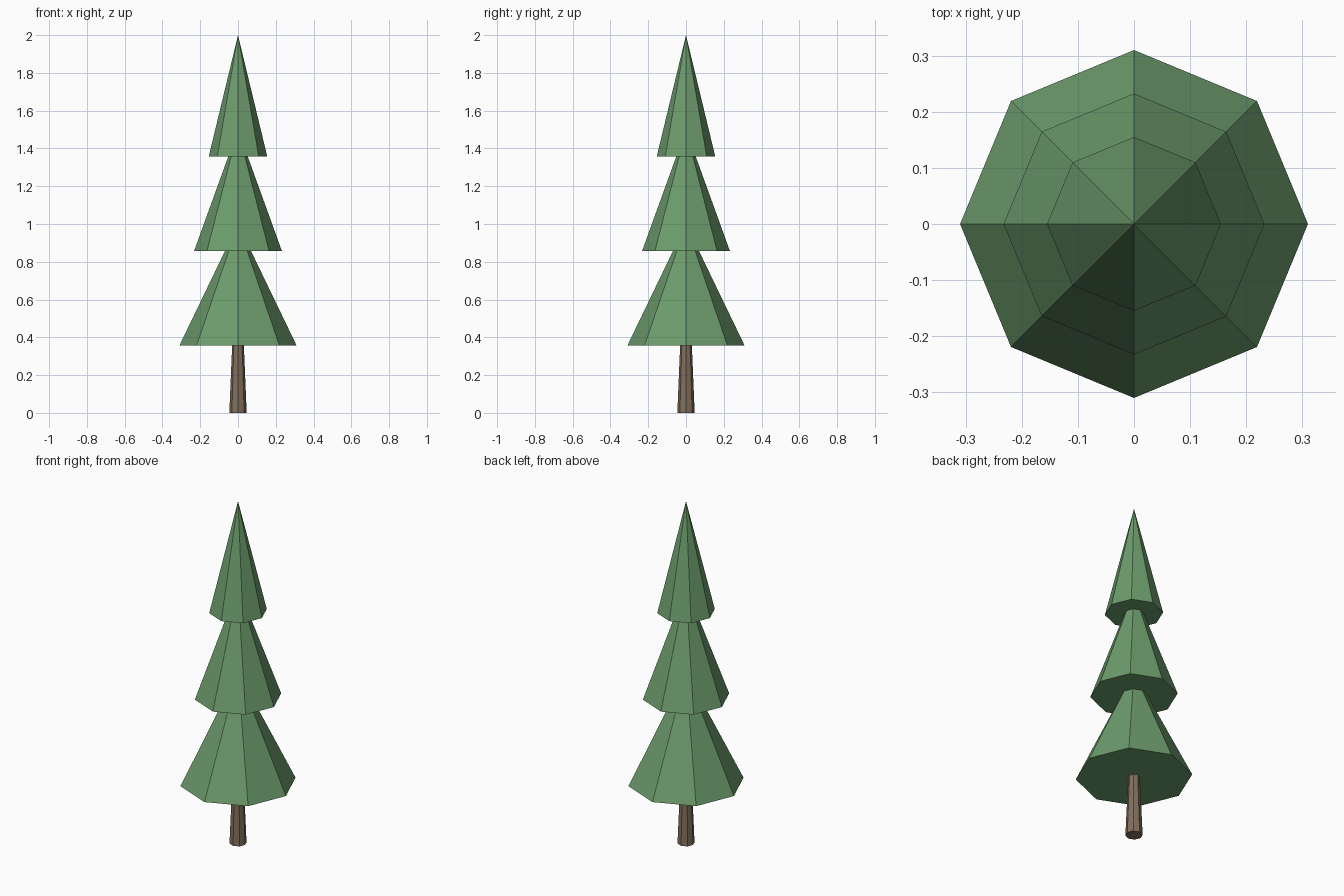
import bpy

if "Cube" in bpy.data.objects:
    bpy.data.objects.remove(bpy.data.objects["Cube"])


def material(name, color):
    mat = bpy.data.materials.new(name)
    mat.diffuse_color = color
    mat.use_nodes = True
    mat.node_tree.nodes["Principled BSDF"].inputs["Base Color"].default_value = mat.diffuse_color
    return mat


def tapered(name, r1, r2, z0, z1, mat):
    """Eight-sided flat-faced cone or frustum from z0 to z1."""
    bpy.ops.mesh.primitive_cone_add(vertices=8, radius1=r1, radius2=r2,
                                    depth=z1 - z0, location=(0, 0, (z0 + z1) / 2))
    obj = bpy.context.object
    obj.name = name
    obj.data.materials.append(mat)
    return obj


bark = material("bark", (0.22, 0.16, 0.11, 1))
needles = material("needles", (0.15, 0.33, 0.15, 1))

# Trunk
tapered("trunk", 0.046, 0.031, 0, 0.357, bark)

# Foliage tiers, equal heights, narrowing upward
for i, name in enumerate(("lower_foliage", "middle_foliage", "upper_foliage")):
    base = 0.357 + 0.5 * i
    tapered(name, 0.31 * (1 - 0.25 * i), 0, base, base + 0.643, needles)
